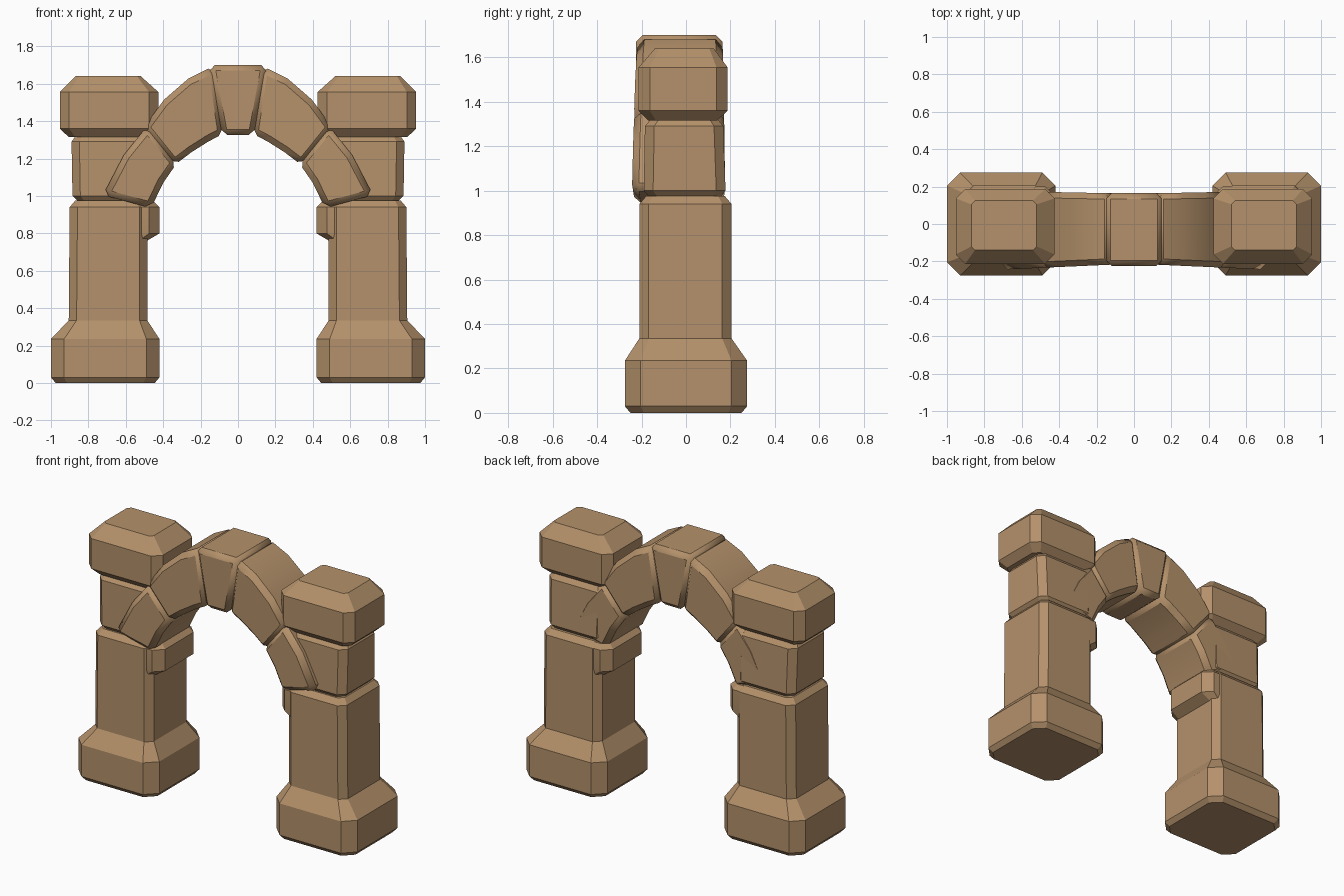
import bpy, bmesh, math

if "Cube" in bpy.data.objects:
    bpy.data.objects.remove(bpy.data.objects["Cube"])

stone = bpy.data.materials.new("tan stone")
stone.diffuse_color = (0.456, 0.283, 0.145, 1)
stone.use_nodes = True
stone.node_tree.nodes["Principled BSDF"].inputs["Base Color"].default_value = stone.diffuse_color


def finish(name, bm, bevel=0, mirror=True):
    bmesh.ops.recalc_face_normals(bm, faces=bm.faces)
    me = bpy.data.meshes.new(name)
    bm.to_mesh(me)
    bm.free()
    me.materials.append(stone)
    ob = bpy.data.objects.new(name, me)
    bpy.context.collection.objects.link(ob)
    if bevel:
        b = ob.modifiers.new("chamfer", 'BEVEL')
        b.width, b.segments = bevel, 1
        b.limit_method, b.angle_limit = 'ANGLE', math.radians(32)
    if mirror:
        ob.modifiers.new("mirror", 'MIRROR')
    bpy.context.view_layer.objects.active = ob
    ob.select_set(True)
    bpy.ops.object.shade_smooth_by_angle(angle=math.radians(20))
    ob.select_set(False)


def stacked_block(name, levels):
    """Loft chamfered rectangles given as (z, x0, x1, y0, y1, chamfer)."""
    bm = bmesh.new()
    rings = []
    for z, x0, x1, y0, y1, c in levels:
        pts = [(x0 + c, y0), (x1 - c, y0), (x1, y0 + c), (x1, y1 - c),
               (x1 - c, y1), (x0 + c, y1), (x0, y1 - c), (x0, y0 + c)]
        rings.append([bm.verts.new((x, y, z)) for x, y in pts])
    for a, b in zip(rings, rings[1:]):
        for i in range(8):
            j = (i + 1) % 8
            bm.faces.new((a[i], a[j], b[j], b[i]))
    bm.faces.new(rings[0])
    bm.faces.new(rings[-1])
    finish(name, bm)


def arch_stone(name, inner, outer, front, back, bevel, mirror=True):
    """Wedge between matching inner and outer (x, z) points; front and back give y at x."""
    bm = bmesh.new()
    cols = []
    for (xi, zi), (xo, zo) in zip(inner, outer):
        cols.append([bm.verts.new((xi, front(xi), zi)), bm.verts.new((xo, front(xo), zo)),
                     bm.verts.new((xo, back(xo), zo)), bm.verts.new((xi, back(xi), zi))])
    for a, b in zip(cols, cols[1:]):
        for i in range(4):
            j = (i + 1) % 4
            bm.faces.new((a[i], a[j], b[j], b[i]))
    bm.faces.new(cols[0])
    bm.faces.new(cols[-1])
    finish(name, bm, bevel, mirror)


# Pillars: flared foot running into the shaft
stacked_block("pillar_shaft", [
    (0.00, 0.445, 0.975, -0.25, 0.25, 0.06),
    (0.03, 0.42, 1.00, -0.275, 0.275, 0.07),
    (0.235, 0.42, 1.00, -0.275, 0.275, 0.07),
    (0.335, 0.485, 0.905, -0.21, 0.205, 0.042),
    (0.94, 0.485, 0.90, -0.21, 0.205, 0.042),
    (0.975, 0.515, 0.87, -0.18, 0.175, 0.03)])

# Ledge on the inner side that carries the arch
stacked_block("arch_ledge", [
    (0.76, 0.487, 0.70, -0.19, 0.19, 0.04),
    (0.80, 0.42, 0.70, -0.20, 0.20, 0.055),
    (0.94, 0.42, 0.70, -0.20, 0.20, 0.055),
    (0.97, 0.45, 0.70, -0.175, 0.175, 0.04)])

# Upper pillar block
stacked_block("upper_block", [
    (0.965, 0.50, 0.85, -0.16, 0.15, 0.035),
    (1.00, 0.475, 0.885, -0.19, 0.178, 0.042),
    (1.29, 0.475, 0.89, -0.185, 0.168, 0.042),
    (1.325, 0.50, 0.865, -0.155, 0.14, 0.035)])

# Pillar cap
stacked_block("pillar_cap", [
    (1.315, 0.475, 0.905, -0.17, 0.14, 0.035),
    (1.36, 0.425, 0.953, -0.213, 0.187, 0.05),
    (1.555, 0.425, 0.953, -0.213, 0.187, 0.05),
    (1.64, 0.52, 0.87, -0.14, 0.125, 0.02)])

# Arch stones, from keystone outwards
arch_stone("keystone", [(-0.085, 1.325), (0.085, 1.325)],
           [(-0.155, 1.70), (0.155, 1.70)],
           lambda x: -0.225, lambda x: 0.165, 0.03, False)


def front(x):
    return -0.212 - 0.045 * x


def back(x):
    return 0.162 + 0.02 * x


arch_stone("haunch_stone",
           [(0.075, 1.335), (0.16, 1.29), (0.25, 1.233), (0.342, 1.163)],
           [(0.13, 1.695), (0.265, 1.628), (0.395, 1.515), (0.505, 1.365)],
           front, back, 0.032)
arch_stone("springer_stone",
           [(0.325, 1.178), (0.40, 1.07), (0.465, 0.935)],
           [(0.485, 1.375), (0.61, 1.22), (0.722, 1.005)],
           front, back, 0.032)
